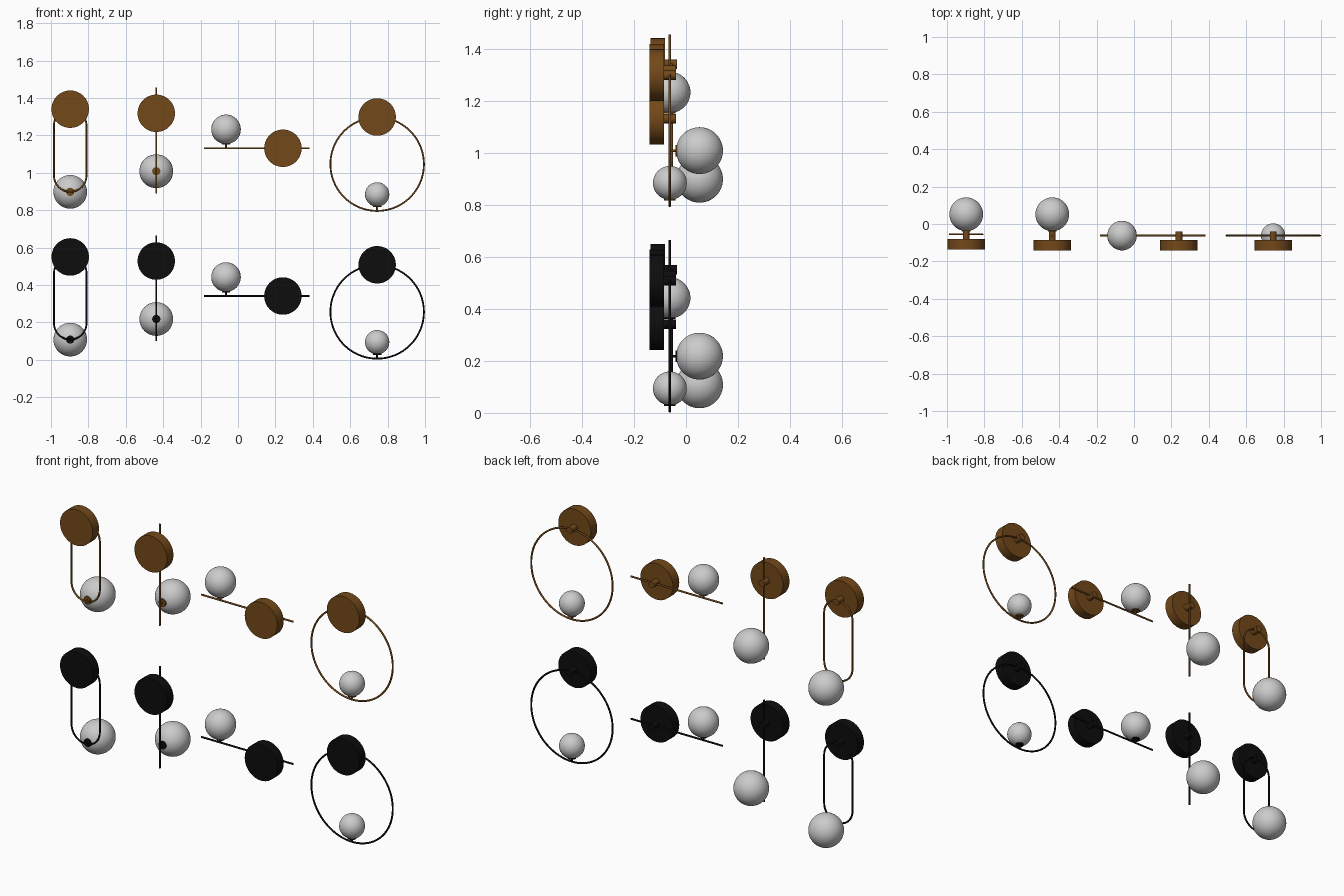
import bpy
from math import pi, sin, cos
from mathutils import Vector

if "Cube" in bpy.data.objects:
    bpy.data.objects.remove(bpy.data.objects["Cube"])


def material(name, rgb):
    m = bpy.data.materials.new(name)
    m.diffuse_color = (*rgb, 1)
    m.use_nodes = True
    m.node_tree.nodes["Principled BSDF"].inputs["Base Color"].default_value = m.diffuse_color
    return m


def finish(o, name, mat):
    o.name = name
    if mat:
        o.data.materials.append(mat)
    bpy.ops.object.shade_smooth_by_angle()
    return o


def rod(name, a, b, r, mat, sides=24):
    a, b = Vector(a), Vector(b)
    bpy.ops.mesh.primitive_cylinder_add(vertices=sides, radius=r, depth=(b - a).length,
                                        location=(a + b) / 2)
    o = bpy.context.object
    o.rotation_euler = (b - a).to_track_quat('Z', 'Y').to_euler()
    return finish(o, name, mat)


def ball(name, c, r):
    bpy.ops.mesh.primitive_uv_sphere_add(segments=48, ring_count=24, radius=r, location=c)
    return finish(bpy.context.object, name, None)


def tube_loop(name, pts, r, mat):
    cu = bpy.data.curves.new(name, 'CURVE')
    cu.dimensions = '3D'
    cu.bevel_depth = r
    cu.bevel_resolution = 3
    s = cu.splines.new('POLY')
    s.points.add(len(pts) - 1)
    for p, q in zip(s.points, pts):
        p.co = (*q, 1)
    s.use_cyclic_u = True
    o = bpy.data.objects.new(name, cu)
    bpy.context.collection.objects.link(o)
    cu.materials.append(mat)


def wall_mount(name, x, z, mat, dy=0):
    # round wall plate with a short stub behind it
    rod(name + "_plate", (x, -0.141 + dy, z), (x, -0.085 + dy, z), 0.1, mat, 64)
    rod(name + "_stub", (x, -0.086 + dy, z), (x, -0.039 + dy, z), 0.018, mat)


def globe(name, c, r, start, mat):
    # glass ball, thin stem and small cap where they meet
    c, start = Vector(c), Vector(start)
    d = (c - start).normalized()
    touch = c - d * r
    ball(name + "_globe", c, r)
    rod(name + "_stem", start, touch, 0.005, mat, 16)
    rod(name + "_cap", touch - d * 0.003, touch + d * 0.006, 0.022, mat)


def lamp_row(tag, h, mat):
    y = -0.062
    # long loop lamp
    x, r = -0.897, 0.087
    n = tag + "_long_loop"
    wall_mount(n, x, h + 0.55, mat, 0.004)
    arc = [pi * i / 24 for i in range(25)]
    pts = [(x + r * cos(a), -0.055, h + 0.463 + r * sin(a)) for a in arc]
    pts += [(x - r * cos(a), -0.055, h + 0.195 - r * sin(a)) for a in arc]
    tube_loop(n + "_frame", pts, 0.005, mat)
    globe(n, (x, 0.052, h + 0.108), 0.09, (x, -0.055, h + 0.108), mat)

    # vertical rod lamp
    x = -0.437
    n = tag + "_vertical"
    wall_mount(n, x, h + 0.528, mat)
    rod(n + "_rod", (x, y, h + 0.1), (x, y, h + 0.665), 0.005, mat, 16)
    globe(n, (x, 0.052, h + 0.218), 0.09, (x, y, h + 0.218), mat)

    # horizontal bar lamp
    n = tag + "_horizontal"
    z = h + 0.341
    wall_mount(n, 0.24, z, mat)
    rod(n + "_bar", (-0.181, y, z), (0.382, y, z), 0.005, mat, 16)
    globe(n, (-0.064, y, z + 0.101), 0.079, (-0.064, y, z), mat)

    # ring lamp
    x, R = 0.744, 0.25
    n = tag + "_ring"
    wall_mount(n, x, h + 0.508, mat)
    tube_loop(n + "_frame", [(x + R * cos(2 * pi * i / 96), y, h + 0.256 + R * sin(2 * pi * i / 96))
                             for i in range(96)], 0.005, mat)
    globe(n, (x, y, h + 0.094), 0.065, (x, y, h + 0.006), mat)


lamp_row("black", 0, material("black_metal", (0.004, 0.004, 0.004)))
lamp_row("bronze", 0.79, material("bronze_metal", (0.17, 0.065, 0.01)))
